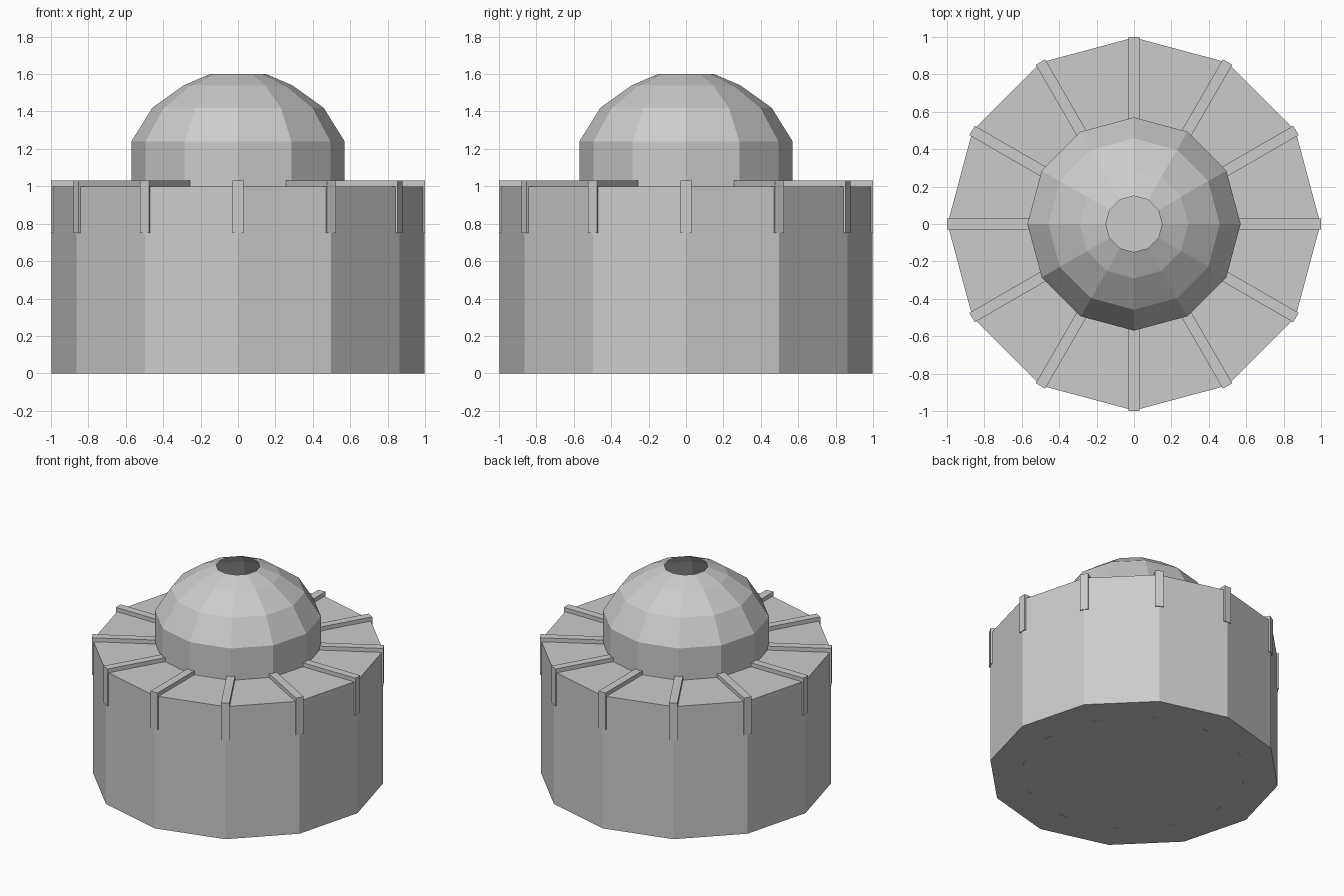
import bpy, bmesh, math
from mathutils import Matrix, Vector

if "Cube" in bpy.data.objects:
    bpy.data.objects.remove(bpy.data.objects["Cube"])

grey = bpy.data.materials.new("light_grey")
grey.diffuse_color = (0.6, 0.6, 0.6, 1)
grey.use_nodes = True
grey.node_tree.nodes["Principled BSDF"].inputs["Base Color"].default_value = grey.diffuse_color
SIDES = 12


def make_object(name, bm):
    mesh = bpy.data.meshes.new(name)
    bm.to_mesh(mesh)
    bm.free()
    mesh.materials.append(grey)
    ob = bpy.data.objects.new(name, mesh)
    bpy.context.collection.objects.link(ob)
    return ob


def lathe(name, profile, cap_bottom=False, cap_top=False):
    """Twelve-sided shell around z with outward-facing sides."""
    bm = bmesh.new()
    rings = []
    for r, z in profile:
        rings.append([bm.verts.new((r * math.cos(math.tau * i / SIDES),
                                    r * math.sin(math.tau * i / SIDES), z))
                      for i in range(SIDES)])
    for lo, hi in zip(rings, rings[1:]):
        for i in range(SIDES):
            j = (i + 1) % SIDES
            bm.faces.new((lo[i], lo[j], hi[j], hi[i]))
    if cap_bottom:
        bm.faces.new(rings[0][::-1])
    if cap_top:
        bm.faces.new(rings[-1])
    return make_object(name, bm)


def radial_boxes(name, boxes):
    """Boxes (r0, r1, half width, z0, z1) repeated on every corner."""
    bm = bmesh.new()
    for i in range(SIDES):
        turn = Matrix.Rotation(math.tau * i / SIDES, 4, 'Z')
        for r0, r1, hw, z0, z1 in boxes:
            m = (turn @ Matrix.Translation(((r0 + r1) / 2, 0, (z0 + z1) / 2))
                 @ Matrix.Diagonal((r1 - r0, 2 * hw, z1 - z0, 1)))
            bmesh.ops.create_cube(bm, size=1, matrix=m)
    return make_object(name, bm)


# Main drum
lathe("drum", [(0.997, 0), (0.997, 1)], True, True)

# Dome, open at the top
lathe("dome", [(0.57, 1.0), (0.57, 1.24), (0.458, 1.42),
               (0.29, 1.54), (0.15, 1.6)])

# Ribs across the roof and down the corners
radial_boxes("roof_ribs", [(0.53, 0.97, 0.029, 0.99, 1.03)])
radial_boxes("corner_ribs", [(0.97, 1.0, 0.029, 0.75, 1.03)])

# Tiny feet under the drum
radial_boxes("feet", [(0.755, 0.765, 0.028, -0.002, 0.004)])
